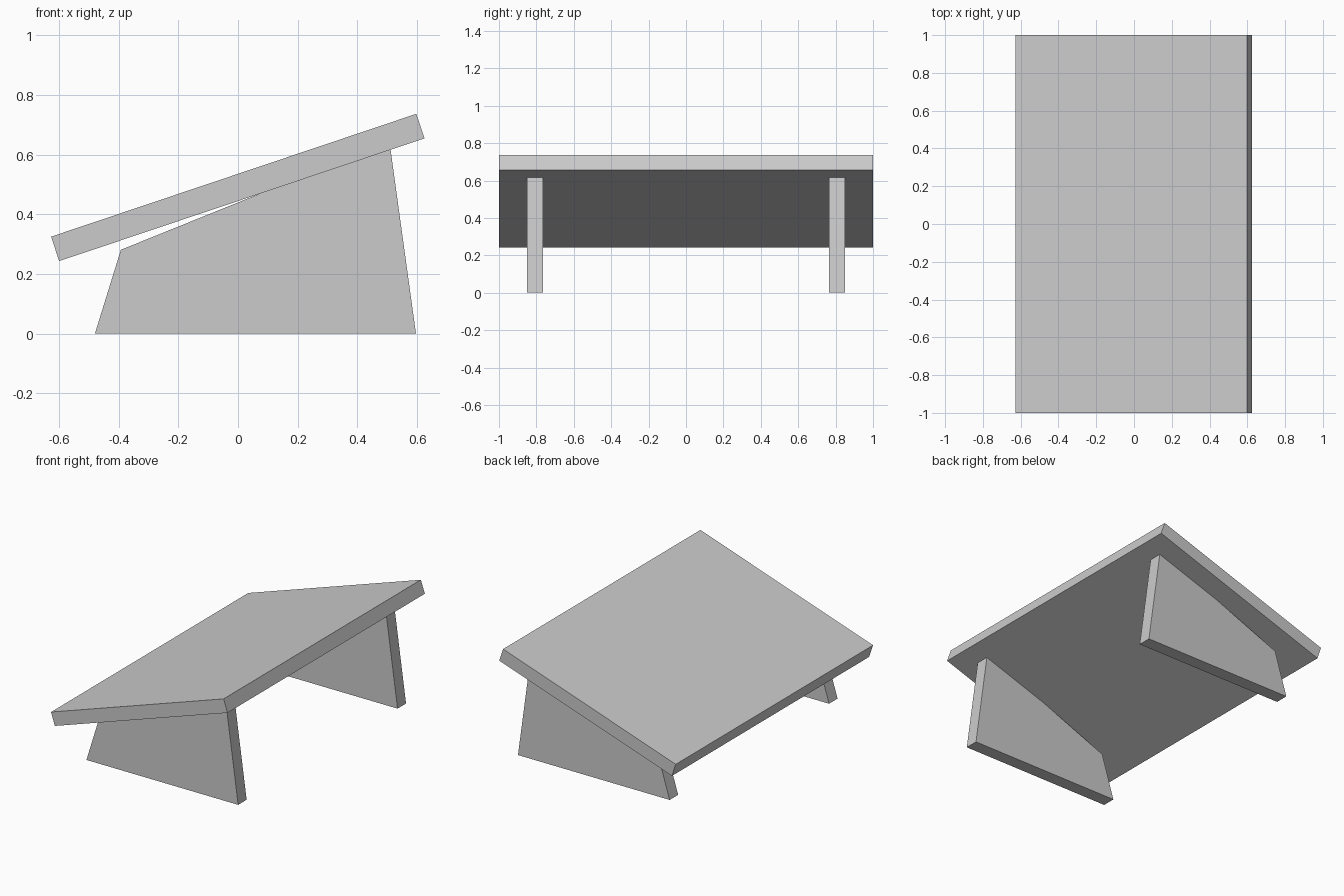
import bpy, bmesh

if "Cube" in bpy.data.objects:
    bpy.data.objects.remove(bpy.data.objects["Cube"])

grey = bpy.data.materials.new("plain grey")
grey.diffuse_color = (0.6, 0.6, 0.6, 1)
grey.use_nodes = True
grey.node_tree.nodes["Principled BSDF"].inputs["Base Color"].default_value = grey.diffuse_color


def slab(name, profile, y0, y1):
    """Extrude an x-z profile along y from y0 to y1."""
    bm = bmesh.new()
    face = bm.faces.new([bm.verts.new((x, y0, z)) for x, z in profile])
    ext = bmesh.ops.extrude_face_region(bm, geom=[face])
    verts = [g for g in ext["geom"] if isinstance(g, bmesh.types.BMVert)]
    bmesh.ops.translate(bm, verts=verts, vec=(0, y1 - y0, 0))
    bmesh.ops.recalc_face_normals(bm, faces=bm.faces)
    mesh = bpy.data.meshes.new(name)
    bm.to_mesh(mesh)
    bm.free()
    mesh.materials.append(grey)
    obj = bpy.data.objects.new(name, mesh)
    bpy.context.collection.objects.link(obj)
    return obj


# Sloping board
slab("sloping_board", [(-0.6, 0.243), (0.626, 0.655), (0.598, 0.737), (-0.627, 0.325)], -1, 1)

# Two upright supports, their upper rear corners set into the board
support = [(-0.48, 0), (0.597, 0), (0.508, 0.645), (-0.393, 0.281)]
for name, y in (("front_support", -0.808), ("back_support", 0.808)):
    slab(name, support, y - 0.043, y + 0.043)
